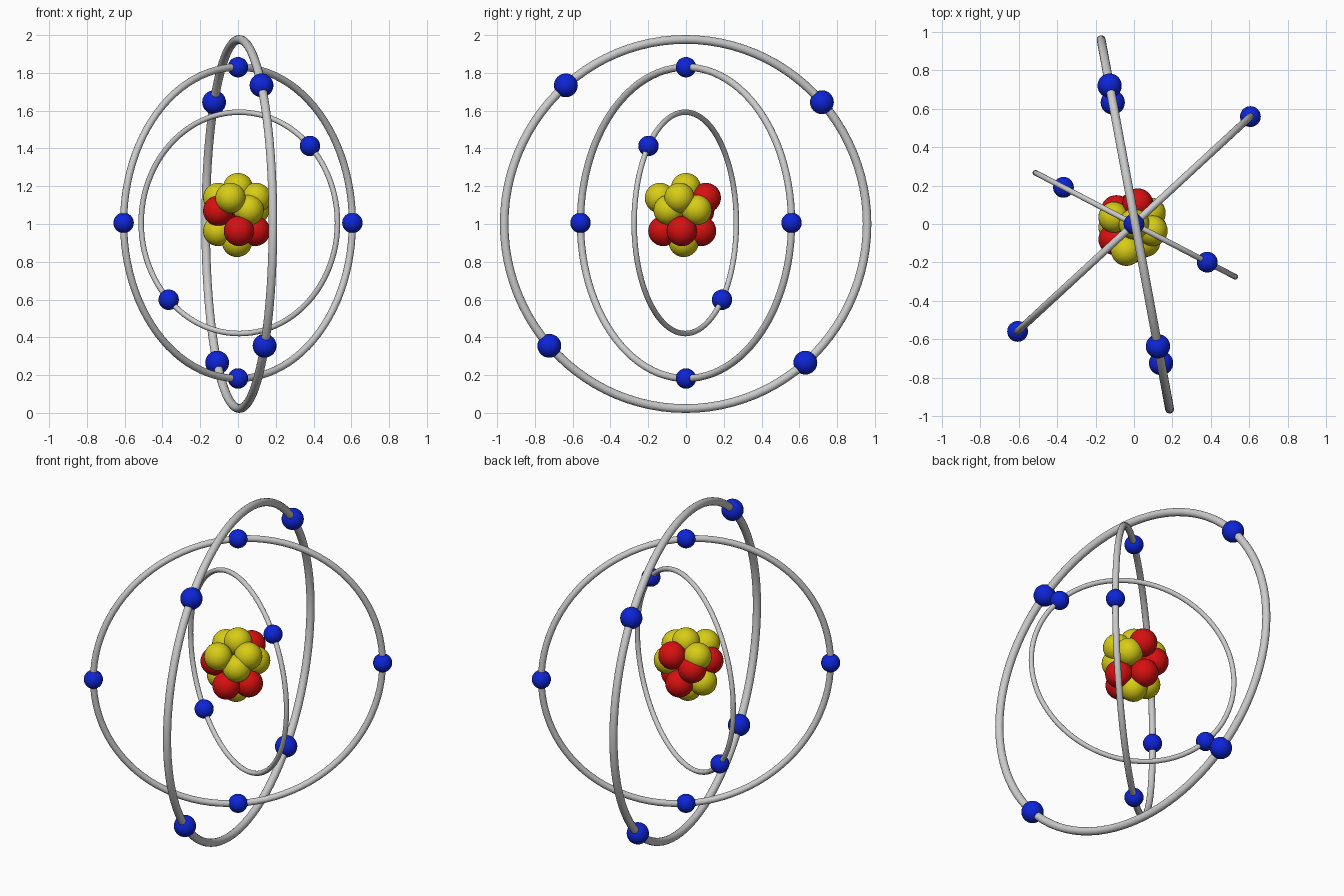
import bpy, math
from mathutils import Vector

if "Cube" in bpy.data.objects:
    bpy.data.objects.remove(bpy.data.objects["Cube"])


def material(name, rgb):
    m = bpy.data.materials.new(name)
    m.diffuse_color = (*rgb, 1)
    m.use_nodes = True
    m.node_tree.nodes["Principled BSDF"].inputs["Base Color"].default_value = m.diffuse_color
    return m


GREY = material("light_grey", (0.60, 0.60, 0.60))
BLUE = material("blue", (0.004, 0.018, 0.68))
RED = material("red", (0.68, 0.005, 0.005))
YELLOW = material("yellow", (0.68, 0.61, 0.008))


def finish(name, mat):
    ob = bpy.context.object
    ob.name = name
    ob.data.materials.append(mat)
    bpy.ops.object.shade_smooth()


def ball(name, loc, r, mat):
    bpy.ops.mesh.primitive_uv_sphere_add(segments=32, ring_count=16, radius=r, location=loc)
    finish(name, mat)


# Upright orbit ring turned to a heading, with electrons at the given angles
def orbit(name, centre, heading, R, r, electron_r, angles):
    h = math.radians(heading)
    bpy.ops.mesh.primitive_torus_add(major_radius=R, minor_radius=r, major_segments=96,
                                     minor_segments=16, location=centre,
                                     rotation=(math.pi / 2, 0, h))
    finish(name + "_ring", GREY)
    for i, a in enumerate(map(math.radians, angles)):
        s = R * math.cos(a)
        p = Vector(centre) + Vector((s * math.cos(h), s * math.sin(h), R * math.sin(a)))
        ball(f"{name}_electron_{i + 1}", p, electron_r, BLUE)


orbit("inner", (0.007, -0.004, 1.006), -27.5, 0.586, 0.0145, 0.054, (44, 224))
orbit("middle", (0, 0, 1.006), 42.7, 0.824, 0.019, 0.054, (0, 90, 180, 270))
orbit("outer", (0.007, -0.002, 1.0), -79.5, 0.977, 0.023, 0.063,
      [48.7 + 90 * k for k in range(4)])

# Nucleus: protons and neutrons in stacked layers
protons = [(0.02, 0.105, 1.138), (-0.105, -0.08, 1.07), (-0.092, 0.07, 1.07),
           (0.005, -0.12, 0.963), (0.09, -0.022, 0.963), (-0.01, 0.08, 0.963)]
neutrons = [(0, 0, 1.19), (-0.04, -0.138, 1.138), (0.095, -0.035, 1.138),
            (-0.105, 0.035, 1.138), (0.057, -0.092, 1.074), (0.085, 0.057, 1.074),
            (-0.105, -0.018, 0.963), (-0.005, -0.012, 0.905)]
for kind, mat, spots in (("proton", RED, protons), ("neutron", YELLOW, neutrons)):
    for i, p in enumerate(spots):
        ball(f"{kind}_{i + 1}", p, 0.08, mat)
